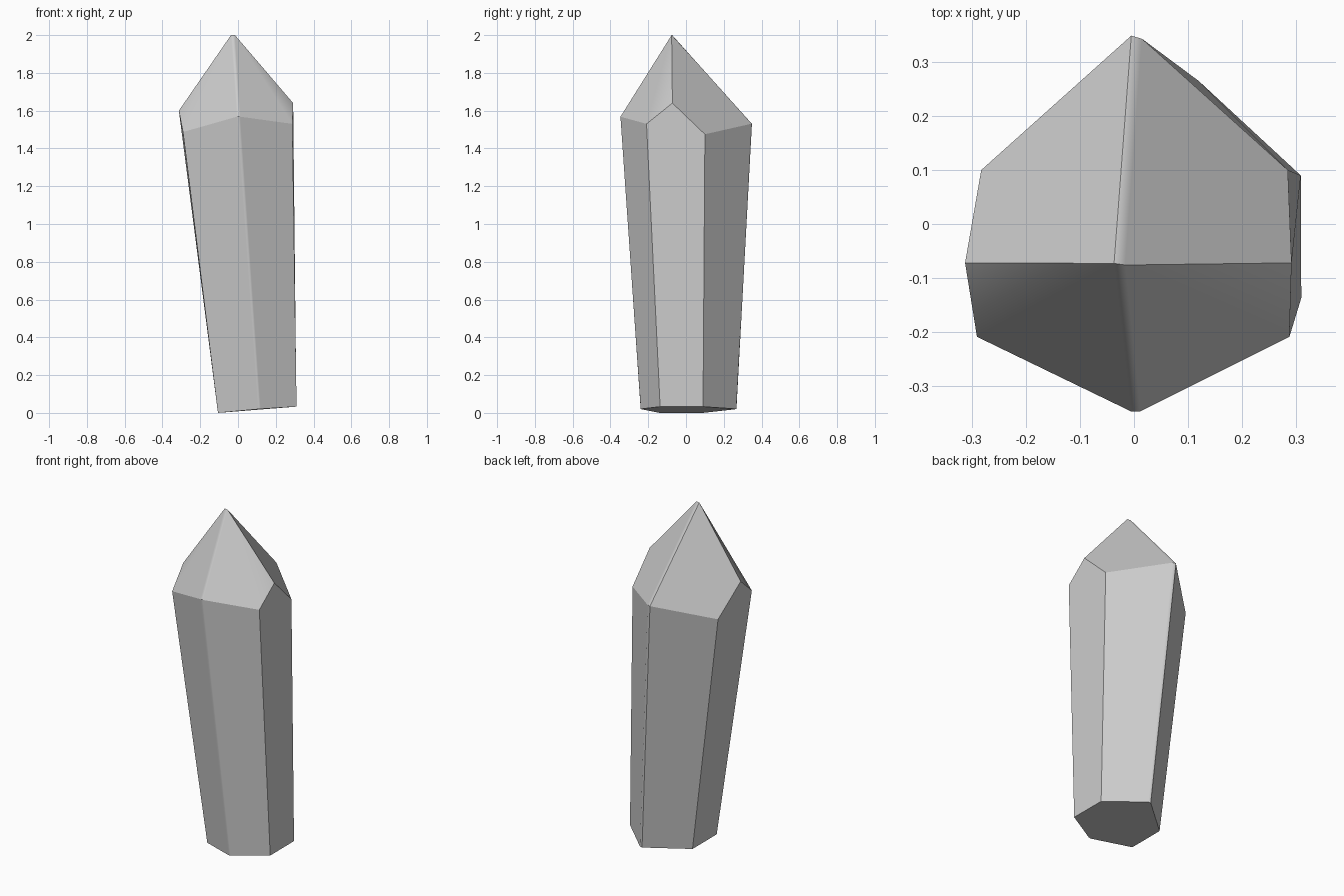
import bpy, bmesh, math

if "Cube" in bpy.data.objects:
    bpy.data.objects.remove(bpy.data.objects["Cube"])

# Base of the leaning hexagonal prism (front and back corners slightly blunted)
base = [(0.105, -0.24, 0.02), (0.12, -0.239, 0.021),
        (0.31, -0.137, 0.033), (0.309, 0.09, 0.033),
        (0.12, 0.265, 0.021), (0.105, 0.267, 0.02),
        (-0.106, 0.09, 0.0), (-0.106, -0.14, 0.0)]

# Shoulder where the prism meets the point; side faces rise to a peak
shoulder = [(-0.006, -0.347, 1.568), (0.012, -0.347, 1.568),
            (0.288, -0.209, 1.53), (0.292, -0.072, 1.64), (0.285, 0.10, 1.475),
            (0.015, 0.343, 1.53), (-0.005, 0.349, 1.53),
            (-0.283, 0.10, 1.43), (-0.313, -0.072, 1.60), (-0.291, -0.209, 1.487)]

# Tiny ridge at the tip
tip = [(-0.037, -0.073, 2.0), (-0.016, -0.076, 2.0)]

bm = bmesh.new()
for p in base + shoulder + tip:
    bm.verts.new(p)
bmesh.ops.convex_hull(bm, input=bm.verts)
bmesh.ops.dissolve_limit(bm, angle_limit=math.radians(4),
                         verts=bm.verts, edges=bm.edges)
bmesh.ops.recalc_face_normals(bm, faces=bm.faces)
mesh = bpy.data.meshes.new("crystal")
bm.to_mesh(mesh)
bm.free()
crystal = bpy.data.objects.new("crystal", mesh)
bpy.context.collection.objects.link(crystal)

# Flat facets, with only the blunted front and back edges blended
bpy.context.view_layer.objects.active = crystal
crystal.select_set(True)
bpy.ops.object.shade_smooth_by_angle(angle=math.radians(30))
weighted = crystal.modifiers.new("flat_facets", 'WEIGHTED_NORMAL')
weighted.keep_sharp = True
weighted.weight = 100
